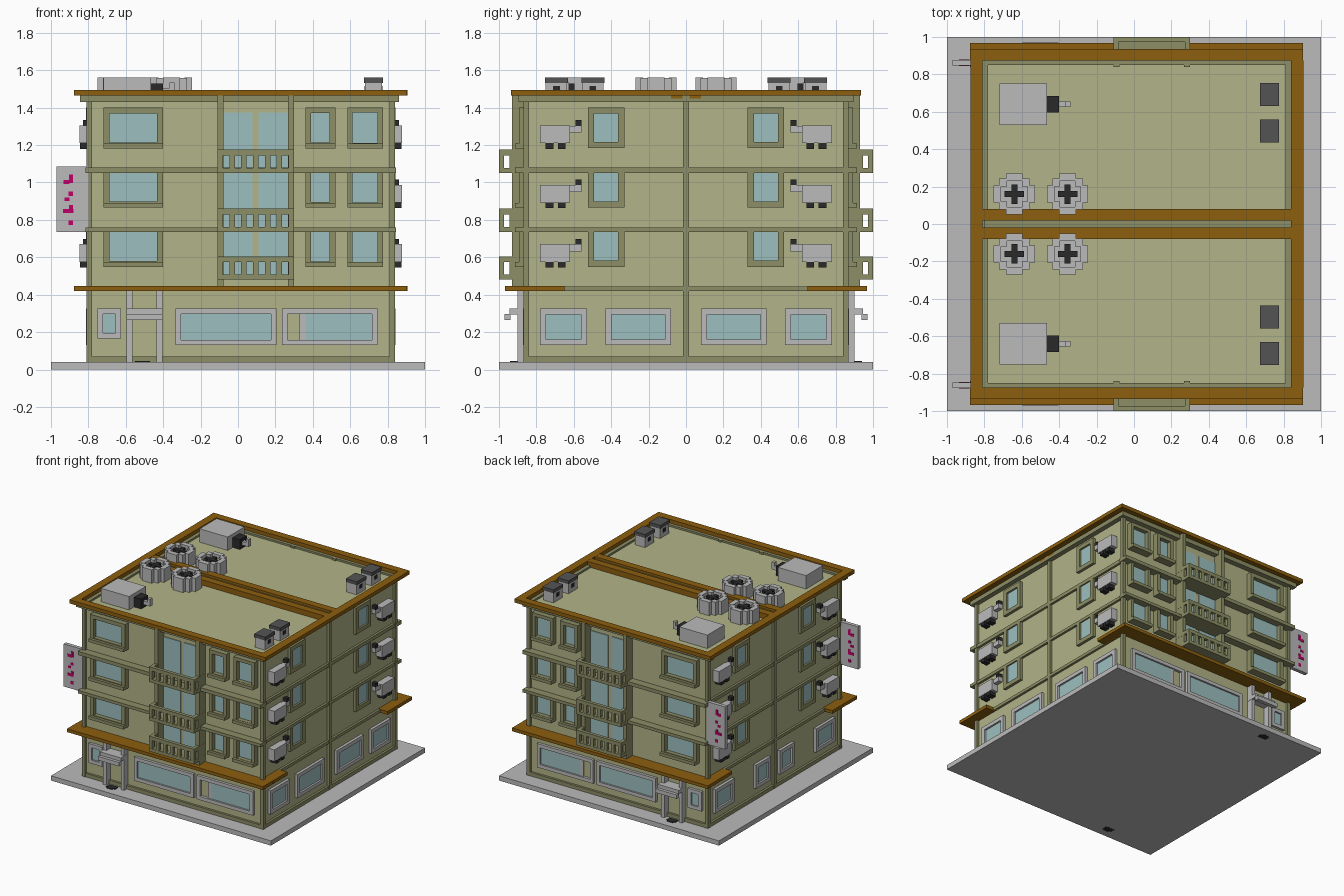
import bpy, bmesh, math
from mathutils import Matrix

if "Cube" in bpy.data.objects:
    bpy.data.objects.remove(bpy.data.objects["Cube"], do_unlink=True)


def material(name, rgb):
    lin = [((c / 255 + 0.055) / 1.055) ** 2.4 if c > 10 else c / 255 / 12.92 for c in rgb] + [1]
    m = bpy.data.materials.new(name)
    m.use_nodes = True
    m.diffuse_color = lin
    m.node_tree.nodes["Principled BSDF"].inputs["Base Color"].default_value = lin
    return m


KHAKI = material("khaki wall", (178, 180, 136))
OLIVE = material("olive trim", (140, 142, 102))
BROWN = material("ochre cornice", (140, 95, 15))
GREY = material("light grey", (187, 187, 187))
GLASS = material("pale glass", (158, 191, 191))
DARK = material("dark grey", (84, 84, 84))
BLACK = material("near black", (42, 42, 42))
PINK = material("magenta", (192, 0, 104))

CX = 0.015       # centre of the walls in x
FLOORS = (0.0, 0.3175, 0.635)


def part(name, mat, boxes, my=True, mx=False):
    """Boxes (x0, x1, y0, y1, z0, z1), optionally mirrored front/back and side/side."""
    bm = bmesh.new()
    for x0, x1, y0, y1, z0, z1 in boxes:
        for sy in ((1, -1) if my else (1,)):
            for sx in ((1, -1) if mx else (1,)):
                xc = (x0 + x1) / 2
                xc = xc if sx == 1 else 2 * CX - xc
                bmesh.ops.create_cube(bm, size=1, matrix=Matrix.Translation(
                    (xc, sy * (y0 + y1) / 2, (z0 + z1) / 2)) @ Matrix.Diagonal(
                    (abs(x1 - x0), abs(y1 - y0), abs(z1 - z0), 1)))
    return finish(name, mat, bm)


def finish(name, mat, bm):
    me = bpy.data.meshes.new(name)
    bm.to_mesh(me)
    bm.free()
    me.materials.append(mat)
    ob = bpy.data.objects.new(name, me)
    bpy.context.collection.objects.link(ob)
    return ob


def front(u0, u1, d0, d1, z0, z1):
    return (u0, u1, -d1, -d0, z0, z1)


def side(u0, u1, d0, d1, z0, z1):
    return (CX + d0, CX + d1, u0, u1, z0, z1)


def frame(place, u0, u1, z0, z1, t, d0, d1, top=True):
    """Bars round an opening and the glass inside it."""
    zt = z1 - t if top else z1
    bars = [place(u0, u0 + t, d0, d1, z0 + t, zt), place(u1 - t, u1, d0, d1, z0 + t, zt),
            place(u0, u1, d0, d1, z0, z0 + t)]
    if top:
        bars.append(place(u0, u1, d0, d1, zt, z1))
    return bars, place(u0 + t, u1 - t, d0, d0 + 0.008, z0 + t, zt)


# Ground slab, door mats and wall core
part("ground_slab", GREY, [(-1, 1, -1, 1, 0.001, 0.04)], my=False)
part("door_mat", BLACK, [(-0.55, -0.47, -0.925, -0.885, 0, 0.046),
                         (-0.535, -0.485, -0.94, -0.925, 0, 0.046)])
part("wall_core", KHAKI, [(-0.79, 0.82, -0.85, 0.85, 0.04, 1.45)], my=False)

# Corner columns, side columns and horizontal bands
part("corner_columns", OLIVE, [(0.81, 0.84, -0.87, -0.84, 0.04, 1.44)], mx=True)
part("side_columns", OLIVE, [(0.81, 0.84, -0.015, 0.015, 0.04, 1.44)], my=False, mx=True)
bands = [(0.04, 0.07), (0.42, 0.445), (0.735, 0.76), (1.05, 1.08)]
part("side_bands", OLIVE, [(0.81, 0.838, -0.84, 0.84, a, b) for a, b in bands],
     my=False, mx=True)
part("front_bands", OLIVE, [(-0.78, 0.81, -0.868, -0.84, *bands[0])] +
     [(-0.815, 0.845, -0.915, -0.84, a, b) for a, b in bands[2:]])
part("top_band", OLIVE, [(-0.845, 0.86, -0.895, -0.85, 1.43, 1.465)])
part("top_band_sides", OLIVE, [(0.81, 0.86, -0.85, 0.85, 1.43, 1.465)], my=False, mx=True)
part("roof_divider", OLIVE, [(-0.8, 0.84, -0.03, 0.03, 1.44, 1.475)], my=False)

# Ochre roof cornice and the awning that wraps the corners
part("cornice_front", BROWN, [(-0.877, 0.904, -0.936, -0.875, 1.465, 1.495),
                              (-0.84, 0.86, -0.08, -0.02, 1.45, 1.494)])
part("cornice_side", BROWN, [(0.84, 0.905, -0.875, 0.875, 1.465, 1.495)], my=False, mx=True)
part("awning", BROWN, [(-0.877, 0.904, -0.968, -0.84, 0.42, 0.447)])
part("awning_returns", BROWN, [(0.82, 0.905, -0.84, -0.65, 0.42, 0.447)], mx=True)

# Upper windows on every storey
f_bars, f_glass, s_bars, s_glass = [], [], [], []
for i, h in enumerate(FLOORS):
    z0, last = 0.548 + h, i == 2
    z1 = 1.402 if last else (0.735, 1.05)[i]
    for u0, u1, t in ((-0.72, -0.40, 0.032), (0.36, 0.52, 0.03), (0.585, 0.775, 0.028)):
        bars, glass = frame(front, u0, u1, z0, z1, t, 0.85, 0.893, last)
        f_bars += bars + [front(u0, u1, 0.85, 0.915, z0, z0 + 0.026)]
        f_glass.append(glass)
    bars, glass = frame(side, -0.525, -0.33, z0, z1, 0.034, 0.805, 0.828, last)
    s_bars += bars
    s_glass.append(glass)
part("front_window_frames", OLIVE, f_bars)
part("front_window_glass", GLASS, f_glass)
part("side_window_frames", OLIVE, s_bars, mx=True)
part("side_window_glass", GLASS, s_glass, mx=True)

# Balcony bay: tall columns, paired glass doors
part("balcony_columns", OLIVE, [(x, x + 0.032, -0.93, -0.84, 0.44, 1.465) for x in (-0.11, 0.267)])
part("balcony_glass", GLASS, [(x, x + 0.158, -0.857, -0.845, a, b) for x in (-0.08, 0.11)
                              for a, b in ((0.5, 0.735), (0.76, 1.05), (1.08, 1.375))])

# Balconies with pierced railings
rail = []
for z in (0.48, 0.735, 1.05):
    rail += [(-0.11, 0.30, -1.0, -0.85, z, z + 0.027),
             (-0.11, 0.30, -1.0, -0.972, z + 0.095, z + 0.125)]
    rail += [(x - 0.015, x + 0.015, -0.999, -0.973, z + 0.02, z + 0.1)
             for x in (-0.095 + 0.0633 * i for i in range(7))]
    for x in (-0.11, 0.272):
        rail += [(x, x + 0.028, -0.972, -0.85, z + 0.095, z + 0.125),
                 (x, x + 0.028, -0.945, -0.92, z + 0.02, z + 0.1)]
part("balconies", OLIVE, rail)

# Ground floor windows
g_bars, g_glass = [], []
for u0, u1, z0 in ((-0.75, -0.625, 0.165), (-0.335, 0.205, 0.13), (0.235, 0.745, 0.13)):
    bars, glass = frame(front, u0, u1, z0, 0.325, 0.029, 0.85, 0.872)
    g_bars += bars
    g_glass.append(glass)
# one shop window is partly blanked by a panel and post
g_glass[2] = front(0.36, 0.716, 0.85, 0.858, 0.159, 0.296)
g_bars.append(front(0.33, 0.362, 0.85, 0.862, 0.159, 0.296))
part("shop_window_frames", GREY, g_bars)
part("shop_window_glass", GLASS, g_glass)
for name, spans, mirrored in (("right", ((-0.78, -0.53), (-0.43, -0.08)), False),
                              ("left", ((-0.78, -0.53), (-0.25, -0.06)), True)):
    bars, panes = [], []
    for u0, u1 in spans:
        b, g = frame(side, u0, u1, 0.13, 0.325, 0.031, 0.805, 0.828)
        bars += b
        panes.append(g)
    if mirrored:
        flip = lambda bs: [(2 * CX - b[1], 2 * CX - b[0], *b[2:]) for b in bs]
        bars, panes = flip(bars), flip(panes)
    part("ground_frames_" + name, GREY, bars)
    part("ground_glass_" + name, GLASS, panes)

# Door surround with a stepped canopy
part("door_posts", GREY, [(x, x + 0.03, -0.9, -0.845, 0.04, 0.42) for x in (-0.595, -0.435)])
part("door_canopy", GREY, [(-0.595, -0.403, -0.945, -0.85, 0.295, 0.325),
                           (-0.595, -0.403, -0.97, -0.938, 0.265, 0.297)])

# Wall mounted cooling units
body, black = [], []
for h in FLOORS:
    body += [(0.82, 0.877, -0.78, -0.62, 0.575 + h, 0.67 + h),
             (0.825, 0.86, -0.62, -0.56, 0.632 + h, 0.668 + h)]
    black += [(0.82, 0.875, y, y + 0.042, 0.545 + h, 0.576 + h) for y in (-0.75, -0.685)]
    black.append((0.825, 0.86, -0.592, -0.56, 0.668 + h, 0.698 + h))
part("cooling_unit_bodies", GREY, body, mx=True)
part("cooling_unit_fittings", BLACK, black, mx=True)

# Hanging sign boards with abstract marks
part("sign_boards", GREY, [(-0.97, -0.8, -0.877, -0.847, 0.735, 1.085)])
marks = [(-0.917, 1.003, 0.034, 0.022), (-0.893, 1.02, 0.02, 0.045), (-0.893, 0.94, 0.024, 0.022),
         (-0.915, 0.91, 0.026, 0.018), (-0.908, 0.848, 0.055, 0.022),
         (-0.893, 0.868, 0.02, 0.022), (-0.893, 0.785, 0.024, 0.024)]
part("sign_marks", PINK, [(x - w / 2, x + w / 2, -0.88, -0.844, z - h / 2, z + h / 2)
                          for x, z, w, h in marks])

# Roof plant boxes with nozzles, and lidded vents
part("plant_boxes", GREY, [(-0.72, -0.465, -0.75, -0.53, 1.45, 1.56)])
part("plant_motors", BLACK, [(-0.465, -0.40, -0.685, -0.595, 1.45, 1.53)])
part("plant_nozzles", GREY, [(-0.40, -0.34, -0.655, -0.625, 1.475, 1.505),
                             (-0.365, -0.34, -0.655, -0.625, 1.505, 1.535)])
vents = (-0.755, -0.56)
part("vent_bodies", GREY, [(0.68, 0.77, y + 0.005, y + 0.12, 1.45, 1.535) for y in vents])
part("vent_lids", DARK, [(0.675, 0.776, y, y + 0.125, 1.532, 1.56) for y in vents])
part("vent_slots", BLACK, [(0.677, 0.773, y + 0.045, y + 0.08, 1.485, 1.515) for y in vents])

# Roof fans: octagonal ring of blocks round a black cross
ring, hub, cross = [], [], []
for cx in (-0.64, -0.355):
    for sx in (-1, 1):
        ring += [(cx + sx * 0.07, cx + sx * 0.11, -0.205, -0.115, 1.45, 1.56),
                 (cx - 0.045, cx + 0.045, -0.16 + sx * 0.07, -0.16 + sx * 0.11, 1.45, 1.56)]
        ring += [(cx + sx * 0.04, cx + sx * 0.082, -0.16 + sy * 0.04, -0.16 + sy * 0.082, 1.45, 1.559)
                 for sy in (-1, 1)]
    hub.append((cx - 0.075, cx + 0.075, -0.235, -0.085, 1.45, 1.53))
    cross += [(cx - 0.052, cx + 0.052, -0.176, -0.144, 1.52, 1.55),
              (cx - 0.016, cx + 0.016, -0.212, -0.108, 1.52, 1.549)]
part("fan_rings", GREY, ring)
part("fan_hubs", GREY, hub)
part("fan_blades", BLACK, cross)
